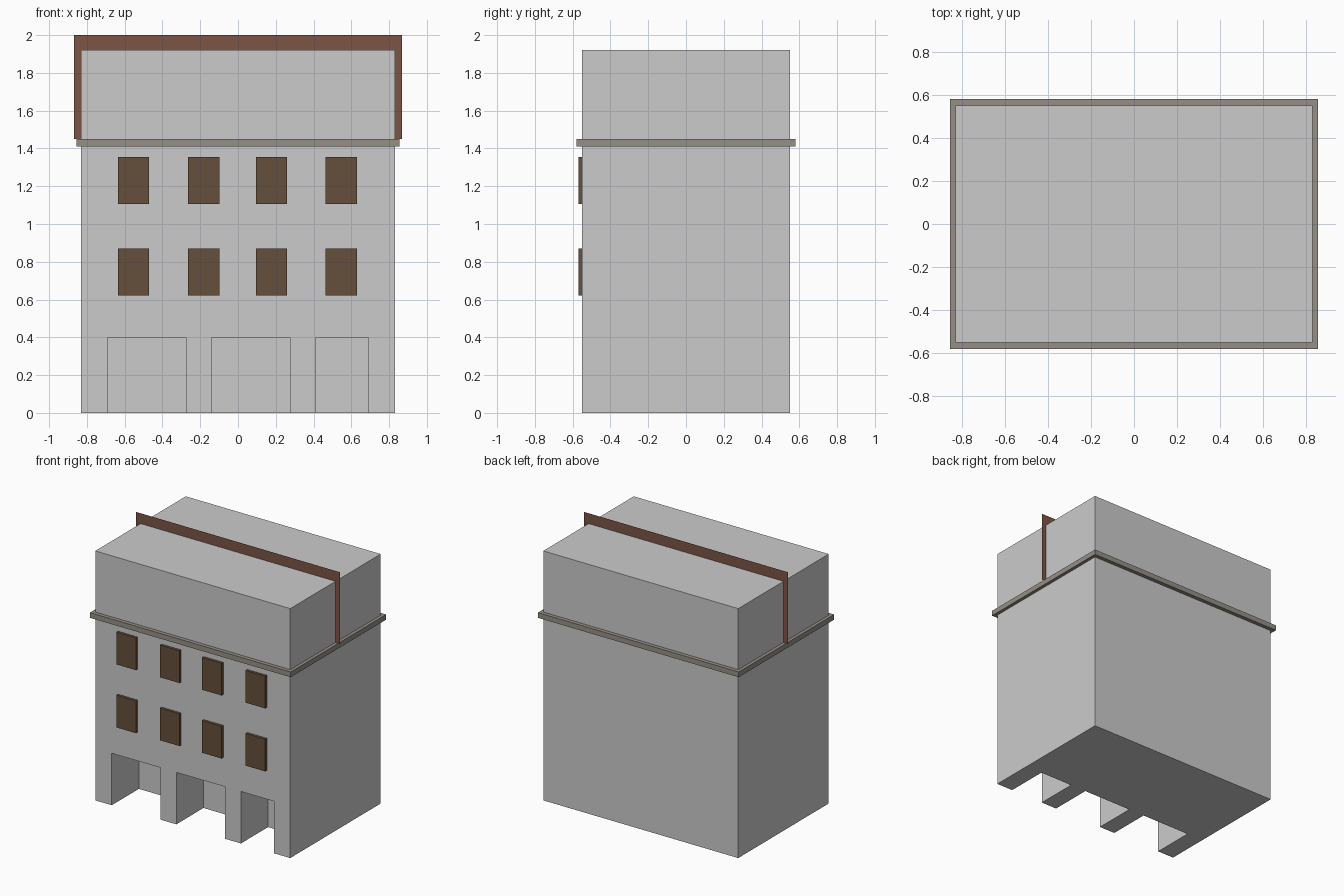
import bpy
import math

if "Cube" in bpy.data.objects:
    bpy.data.objects.remove(bpy.data.objects["Cube"])


def material(name, rgb):
    m = bpy.data.materials.new(name)
    m.diffuse_color = (*rgb, 1)
    m.use_nodes = True
    m.node_tree.nodes["Principled BSDF"].inputs["Base Color"].default_value = m.diffuse_color
    return m


def box(name, x, y, z, mat=None):
    bpy.ops.mesh.primitive_cube_add(size=1, location=[(a + b) / 2 for a, b in (x, y, z)])
    ob = bpy.context.object
    ob.name = name
    ob.scale = [b - a for a, b in (x, y, z)]
    bpy.ops.object.transform_apply(location=False, rotation=False, scale=True)
    if mat:
        ob.data.materials.append(mat)
    return ob


brown = material("window_brown", (0.13, 0.08, 0.045))
brick = material("roof_brick", (0.20, 0.09, 0.06))
stone = material("cornice_stone", (0.30, 0.28, 0.24))

# Main block with attic storey
body = box("building_body", (-0.83, 0.83), (-0.55, 0.55), (0, 1.92))

# Ground floor shop openings cut into the front
for i, (x0, x1) in enumerate([(-0.69, -0.275), (-0.14, 0.275), (0.41, 0.69)]):
    cutter = box(f"opening_cutter_{i}", (x0, x1), (-0.8, -0.22), (-0.2, 0.40))
    cutter.hide_render = True
    cutter.hide_set(True)
    mod = body.modifiers.new("opening", 'BOOLEAN')
    mod.operation = 'DIFFERENCE'
    mod.solver = 'EXACT'
    mod.object = cutter
    bpy.context.view_layer.objects.active = body
    bpy.ops.object.modifier_apply(modifier=mod.name)
    bpy.data.objects.remove(cutter, do_unlink=True)

# Cornice
box("cornice", (-0.855, 0.855), (-0.58, 0.58), (1.41, 1.45), stone)

# Two rows of window panels
for z in (0.745, 1.23):
    for x in (-0.553, -0.182, 0.177, 0.547):
        box("window", (x - 0.083, x + 0.083), (-0.57, -0.55), (z - 0.124, z + 0.124), brown)

# Thin upright roof sheet along the middle
bpy.ops.mesh.primitive_plane_add(size=1, location=(0, 0, 1.725), rotation=(math.pi / 2, 0, 0))
sheet = bpy.context.object
sheet.name = "roof_sheet"
sheet.scale = (1.735, 0.55, 1)
bpy.ops.object.transform_apply(location=False, rotation=True, scale=True)
sheet.data.materials.append(brick)
